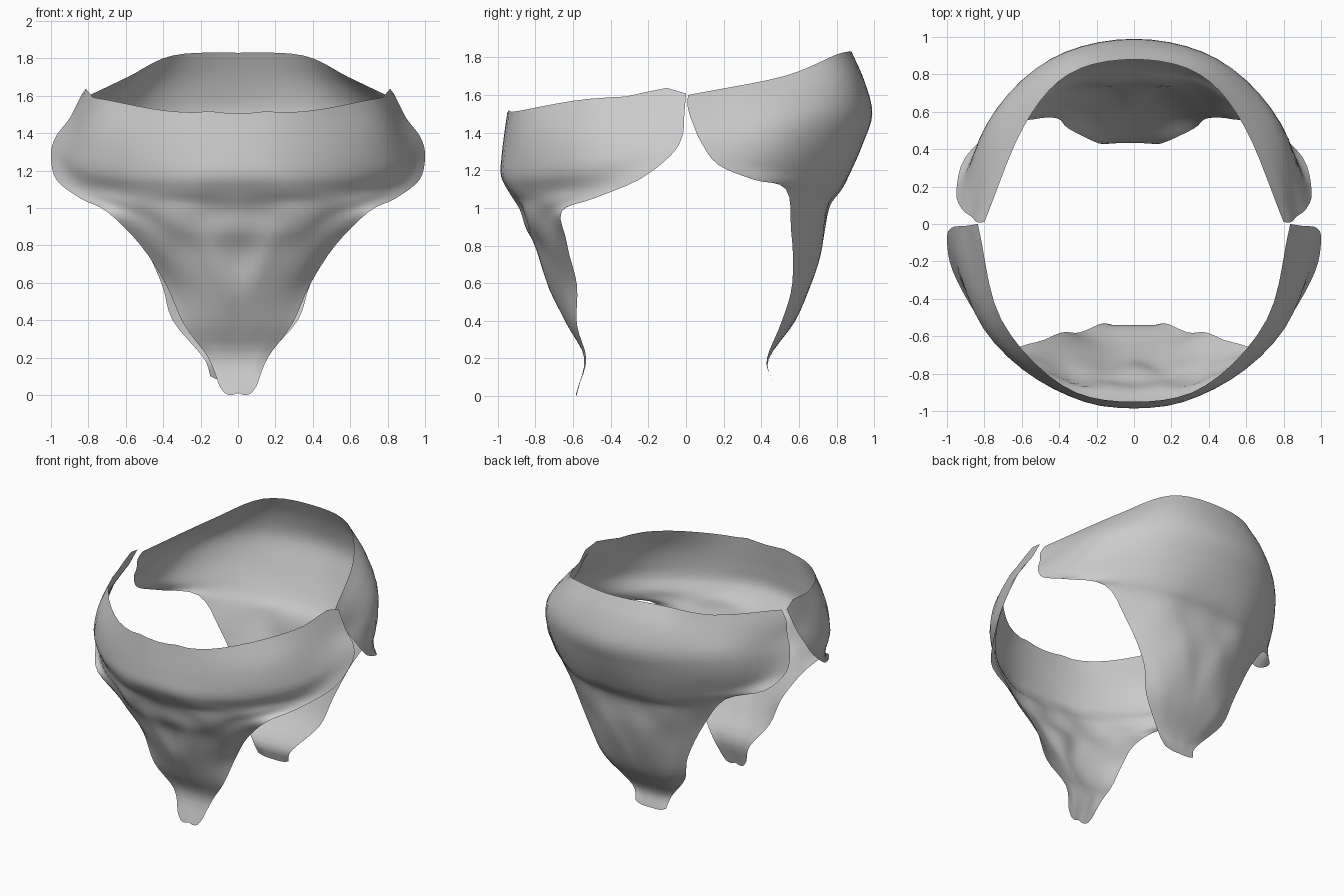
import bpy, bmesh, math
from mathutils import Vector

# Each row: centre (y, z), then two mid points and the edge (x, y, z); rows run from rim to tip
FRONT = [
    ((-.95, 1.505), (.38, -.865, 1.52), (.71, -.51, 1.58), (.835, .0, 1.60)),
    ((-.965, 1.40), (.41, -.875, 1.40), (.77, -.55, 1.42), (.90, -.01, 1.48)),
    ((-.98, 1.28), (.43, -.88, 1.28), (.80, -.56, 1.28), (.975, -.02, 1.38)),
    ((-.985, 1.17), (.43, -.88, 1.17), (.80, -.56, 1.19), (1.0, -.08, 1.28)),
    ((-.94, 1.08), (.40, -.86, 1.09), (.73, -.60, 1.11), (.97, -.25, 1.15)),
    ((-.88, .99), (.34, -.84, 1.00), (.60, -.71, 1.03), (.84, -.49, 1.05)),
    ((-.84, .88), (.27, -.82, .88), (.48, -.74, .93), (.70, -.66, .98)),
    ((-.77, .76), (.20, -.77, .76), (.38, -.71, .77), (.52, -.63, .80)),
    ((-.72, .57), (.14, -.71, .57), (.27, -.66, .58), (.385, -.58, .59)),
    ((-.63, .38), (.10, -.63, .38), (.20, -.61, .38), (.29, -.58, .38)),
    ((-.54, .20), (.06, -.54, .20), (.11, -.54, .20), (.16, -.53, .20)),
    ((-.585, .01), (.035, -.585, .0), (.07, -.58, .01), (.10, -.57, .05)),
]
BACK = [
    ((.88, 1.83), (.35, .80, 1.815), (.59, .52, 1.70), (.80, .01, 1.60)),
    ((.95, 1.67), (.41, .86, 1.66), (.68, .54, 1.60), (.84, .01, 1.53)),
    ((.99, 1.50), (.45, .88, 1.50), (.76, .55, 1.48), (.87, .04, 1.44)),
    ((.94, 1.34), (.46, .84, 1.34), (.79, .53, 1.35), (.92, .08, 1.35)),
    ((.88, 1.20), (.41, .81, 1.20), (.75, .55, 1.23), (.95, .17, 1.23)),
    ((.83, 1.10), (.36, .78, 1.10), (.62, .64, 1.14), (.90, .36, 1.15)),
    ((.76, 1.00), (.30, .74, 1.00), (.50, .66, 1.03), (.70, .53, 1.10)),
    ((.72, .80), (.22, .71, .80), (.40, .64, .83), (.54, .56, .88)),
    ((.66, .60), (.16, .66, .60), (.30, .62, .60), (.40, .565, .60)),
    ((.58, .40), (.13, .575, .40), (.24, .56, .40), (.335, .51, .40)),
    ((.44, .20), (.06, .44, .20), (.11, .435, .20), (.165, .43, .20)),
    ((.455, .08), (.05, .455, .08), (.09, .455, .085), (.125, .45, .10)),
]


def spline(pts, steps):
    """Catmull-Rom points through pts."""
    p = [2 * pts[0] - pts[1]] + pts + [2 * pts[-1] - pts[-2]]
    out = []
    for i in range(1, len(p) - 2):
        a, b, c, d = p[i - 1:i + 3]
        for s in range(steps):
            t = s / steps
            out.append(.5 * (2 * b + (c - a) * t + (2 * a - 5 * b + 4 * c - d) * t * t
                             + (3 * b - a - 3 * c + d) * t ** 3))
    return out + [pts[-1]]


def bump(v, c, w):
    return math.exp(-((v - c) / w) ** 2)


def folds(p, side):
    """Soft creases where the belt gathers into the hanging tail, and a wavy rim."""
    x, z = abs(p.x), p.z
    size = 1 if side < 0 else .5
    d = .012 * bump(z, .95, .2) * bump(x, .25, .3) * math.sin(16 * x + 9 * z)
    d += .014 * bump(x, .05 + .45 * max(z - .55, 0), .06) * bump(z, .75, .25)
    d -= .012 * bump(z, 1.04, .035) * bump(x, .28, .12)
    rim = 0
    if side < 0 and z > 1.48:
        rim = .012 * bump(x, .14, .06) + .045 * bump(p.y, -.13, .1) * (z - 1.48) / .12
    return Vector((0, side * size * d, rim))


def cloth_panel(name, rows, side, drift):
    sections = []
    for c, a, b, e in rows:
        half = [Vector(q) for q in (a, b, e)]
        left = [Vector((-q.x, q.y, q.z)) for q in reversed(half)]
        sections.append(spline(left + [Vector((0, *c))] + half, 5))
    columns = [spline(list(col), 4) for col in zip(*sections)]
    bm = bmesh.new()
    grid = []
    for col in columns:
        line = []
        for p in col:
            q = p + folds(p, side)
            q.x -= drift * max(0, 1 - p.z)
            line.append(bm.verts.new(q))
        grid.append(line)
    for c0, c1 in zip(grid, grid[1:]):
        for j in range(len(c0) - 1):
            quad = (c0[j], c0[j + 1], c1[j + 1], c1[j])
            bm.faces.new(quad if side < 0 else quad[::-1])
    for f in bm.faces:
        f.smooth = True
    me = bpy.data.meshes.new(name)
    bm.to_mesh(me)
    bm.free()
    ob = bpy.data.objects.new(name, me)
    bpy.context.collection.objects.link(ob)
    return ob


# Two open cloth panels that meet at the hips
cloth_panel("front_cloth", FRONT, -1, 0)
cloth_panel("back_cloth", BACK, 1, .025)
